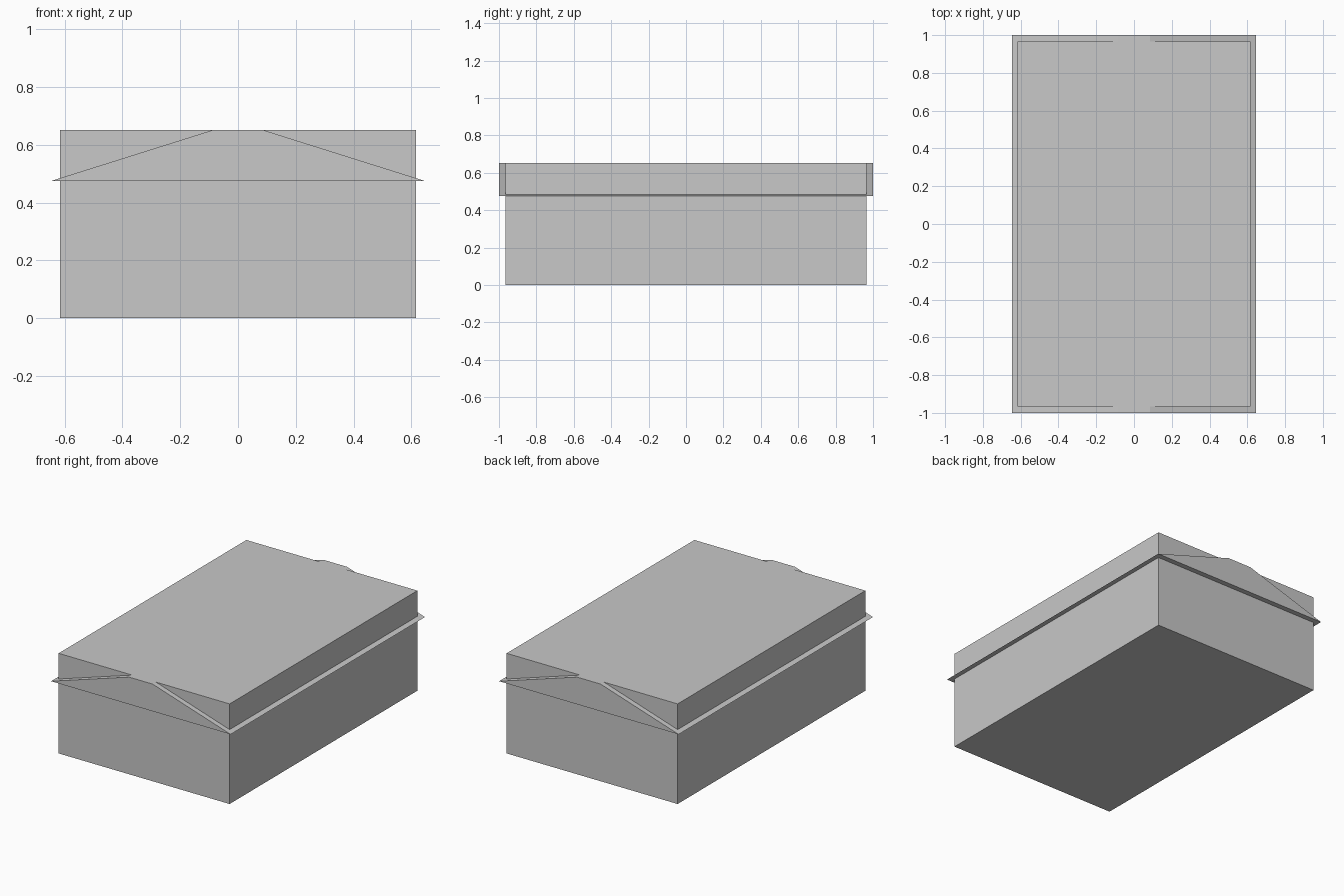
import bpy

if "Cube" in bpy.data.objects:
    bpy.data.objects.remove(bpy.data.objects["Cube"], do_unlink=True)

# Single plain grey
grey = bpy.data.materials.new("plain grey")
grey.use_nodes = True
colour = (0.58, 0.58, 0.58, 1)
grey.diffuse_color = colour
grey.node_tree.nodes["Principled BSDF"].inputs["Base Color"].default_value = colour


def extrude_profile(name, profile, half_length):
    """Closed prism: an x-z profile (counterclockwise from -y) run along y."""
    n = len(profile)
    verts = [(x, y, z) for y in (-half_length, half_length) for x, z in profile]
    faces = [tuple(range(n)), tuple(range(2 * n - 1, n - 1, -1))]
    for i in range(n):
        j = (i + 1) % n
        faces.append((i, i + n, j + n, j))
    mesh = bpy.data.meshes.new(name)
    mesh.from_pydata(verts, [], faces)
    mesh.materials.append(grey)
    obj = bpy.data.objects.new(name, mesh)
    bpy.context.collection.objects.link(obj)
    return obj


TOP, EAVE = 0.652, 0.475

# Main block
wall = 0.616
extrude_profile("building_body",
                [(-wall, 0), (wall, 0), (wall, TOP), (-wall, TOP)], 0.966)

# Shallow roof with a flat ridge, overhanging the block on every side
eave_x, ridge_x = 0.647, 0.085
extrude_profile("pitched_roof",
                [(-eave_x, EAVE), (eave_x, EAVE), (ridge_x, TOP), (-ridge_x, TOP)], 1.0)
